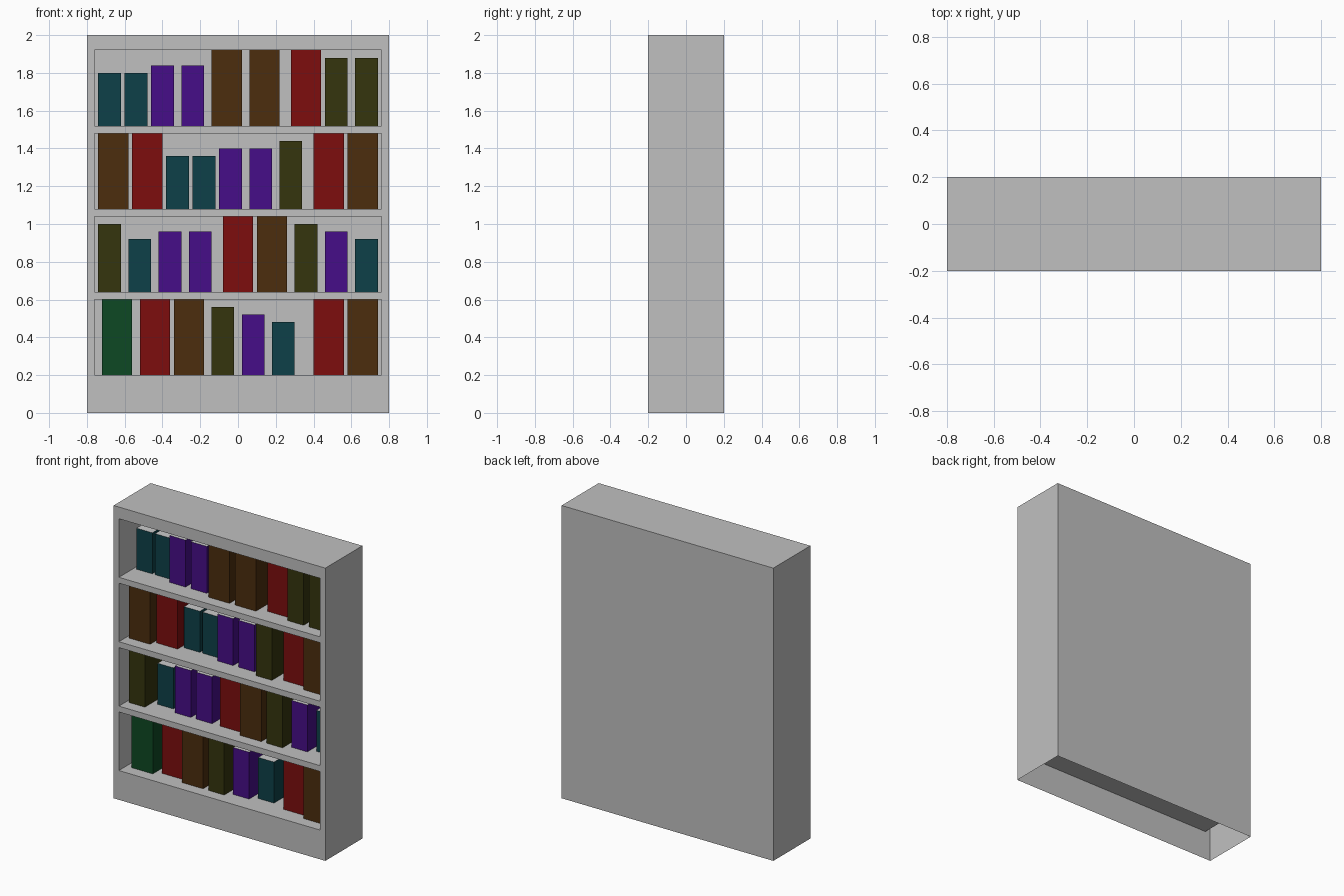
import bpy
import bmesh

if "Cube" in bpy.data.objects:
    bpy.data.objects.remove(bpy.data.objects["Cube"])


def srgb(hex_code):
    """Hex colour to linear RGBA."""
    out = []
    for i in (0, 2, 4):
        c = int(hex_code[i:i + 2], 16) / 255
        out.append(c / 12.92 if c <= 0.04045 else ((c + 0.055) / 1.055) ** 2.4)
    return (*out, 1.0)


def material(name, hex_code):
    m = bpy.data.materials.new(name)
    m.diffuse_color = srgb(hex_code)
    m.use_nodes = True
    m.node_tree.nodes["Principled BSDF"].inputs["Base Color"].default_value = m.diffuse_color
    return m


MATS = {
    "gray": material("case gray", "c0c0c0"),
    "paper": material("page light gray", "cccccc"),
    "teal": material("teal cover", "0d4048"),
    "purple": material("purple cover", "460d88"),
    "brown": material("brown cover", "4c2d0d"),
    "red": material("red cover", "7d0d0d"),
    "olive": material("olive cover", "35350d"),
    "green": material("green cover", "0d4823"),
}


def quad(bm, pts, flip=False, mat=0):
    f = bm.faces.new([bm.verts.new(p) for p in (pts[::-1] if flip else pts)])
    f.material_index = mat


def box(bm, lo, hi, skip=(), flip=False, top_mat=0):
    """Box sides facing outward (or inward when flipped), minus the skipped ones."""
    (a, b, c), (d, e, f) = lo, hi
    sides = {
        "front": [(a, b, c), (d, b, c), (d, b, f), (a, b, f)],
        "back": [(d, e, c), (a, e, c), (a, e, f), (d, e, f)],
        "right": [(d, b, c), (d, e, c), (d, e, f), (d, b, f)],
        "left": [(a, e, c), (a, b, c), (a, b, f), (a, e, f)],
        "top": [(a, b, f), (d, b, f), (d, e, f), (a, e, f)],
        "bottom": [(a, e, c), (d, e, c), (d, b, c), (a, b, c)],
    }
    for name, pts in sides.items():
        if name not in skip:
            quad(bm, pts, flip, top_mat if name == "top" else 0)


def finish(bm, name, mats):
    bmesh.ops.remove_doubles(bm, verts=bm.verts, dist=1e-5)
    me = bpy.data.meshes.new(name)
    bm.to_mesh(me)
    bm.free()
    for m in mats:
        me.materials.append(MATS[m])
    bpy.context.collection.objects.link(bpy.data.objects.new(name, me))


FRONT, BACK, CAVITY_BACK = -0.2, 0.2, 0.16
SHELVES = [0.20, 0.64, 1.08, 1.52]      # floor heights
OPENING = 0.40

# Bookcase: hollow shell open underneath, with four recesses in the front
bm = bmesh.new()
box(bm, (-0.8, FRONT, 0), (0.8, BACK, 2), skip=("front", "bottom"))
xs = [-0.8, -0.76, 0.76, 0.8]
zs = [0] + [z + d for z in SHELVES for d in (0, OPENING)] + [2]
for i in range(3):
    for j in range(len(zs) - 1):
        lo, hi = (xs[i], FRONT, zs[j]), (xs[i + 1], CAVITY_BACK, zs[j + 1])
        if i == 1 and j % 2 == 1:
            box(bm, lo, hi, skip=("front",), flip=True)
        else:
            box(bm, lo, hi, skip=("back", "left", "right", "top", "bottom"))
finish(bm, "bookcase", ["gray"])

# Book kinds: width, height, y of the spine
KINDS = {
    "teal": (0.12, 0.28, -0.04),
    "purple": (0.12, 0.32, -0.08),
    "olive": (0.12, 0.36, -0.12),
    "brown": (0.16, 0.40, -0.12),
    "red": (0.16, 0.40, -0.08),
    "green": (0.16, 0.40, -0.12),
}

# Rows from the bottom shelf up: book kind and its left edge
ROWS = [
    [("green", -0.72), ("red", -0.52), ("brown", -0.34), ("olive", -0.14),
     ("purple", 0.02), ("teal", 0.18), ("red", 0.40), ("brown", 0.58)],
    [("olive", -0.74), ("teal", -0.58), ("purple", -0.42), ("purple", -0.26),
     ("red", -0.08), ("brown", 0.10), ("olive", 0.30), ("purple", 0.46), ("teal", 0.62)],
    [("brown", -0.74), ("red", -0.56), ("teal", -0.38), ("teal", -0.24),
     ("purple", -0.10), ("purple", 0.06), ("olive", 0.22), ("red", 0.40), ("brown", 0.58)],
    [("teal", -0.74), ("teal", -0.60), ("purple", -0.46), ("purple", -0.30),
     ("brown", -0.14), ("brown", 0.06), ("red", 0.28), ("olive", 0.46), ("olive", 0.62)],
]

# Books: coloured covers with pale page tops; full-height ones meet the ceiling
for r, (floor, row) in enumerate(zip(SHELVES, ROWS), 1):
    for n, (kind, x) in enumerate(row, 1):
        w, h, y = KINDS[kind]
        skip = ("bottom", "back") + (("top",) if h >= OPENING else ())
        bm = bmesh.new()
        box(bm, (x, y, floor), (x + w, CAVITY_BACK, floor + h), skip=skip, top_mat=1)
        finish(bm, f"{kind}_book_{r}_{n}", [kind, "paper"])
